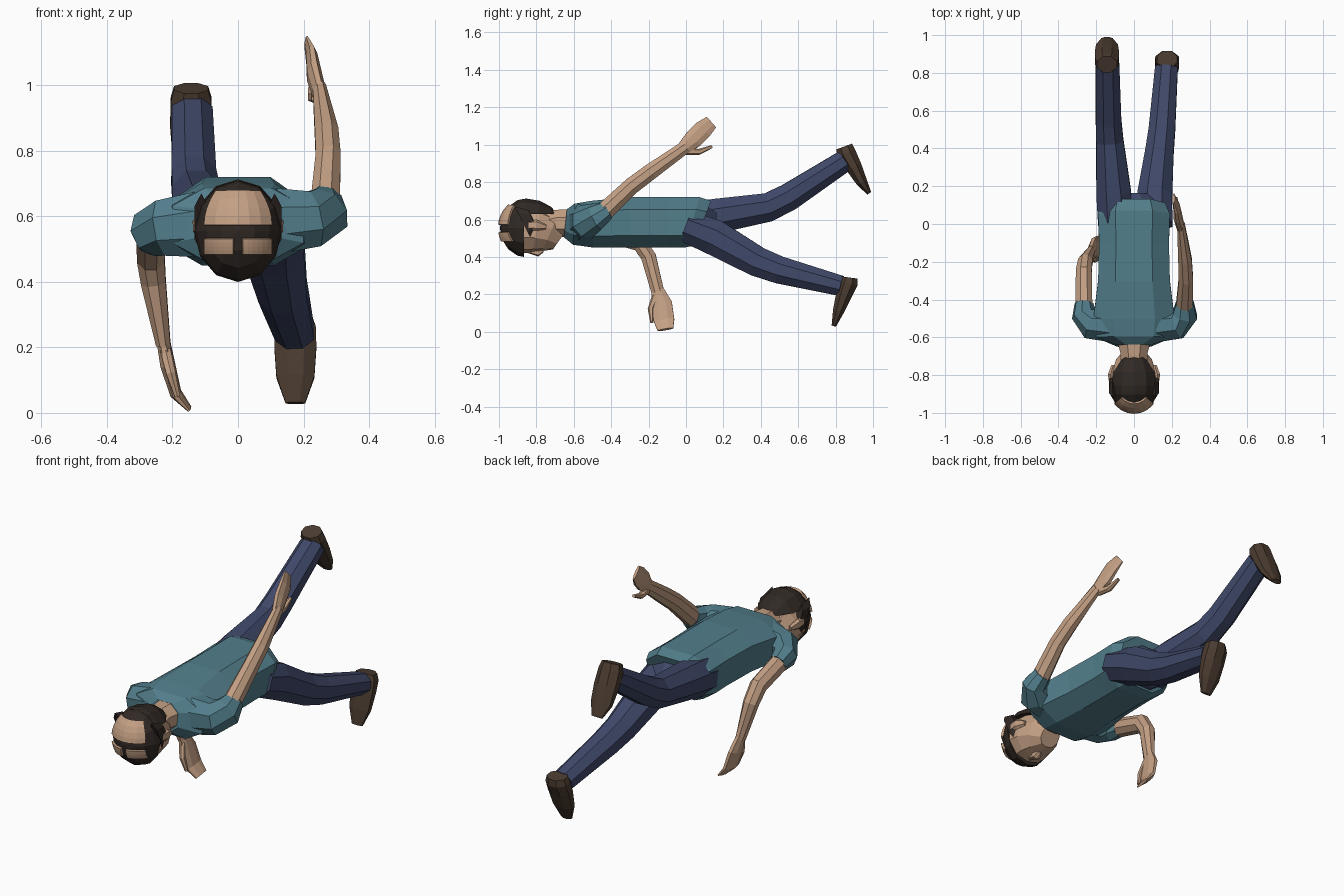
import bpy, bmesh, math
from mathutils import Vector, Matrix

def material(name, rgb):
    m = bpy.data.materials.new(name)
    m.diffuse_color = (*rgb, 1)
    return m

SHIRT = material("teal", (0.085, 0.21, 0.26))
JEANS = material("denim", (0.05, 0.065, 0.14))
SKIN = material("skin", (0.55, 0.35, 0.23))
HAIR = material("hair", (0.03, 0.022, 0.018))
SHOE = material("shoe", (0.07, 0.045, 0.03))

def finish(name, bm, mat):
    bmesh.ops.recalc_face_normals(bm, faces=bm.faces[:])
    me = bpy.data.meshes.new(name)
    bm.to_mesh(me)
    bm.free()
    me.materials.append(mat)
    ob = bpy.data.objects.new(name, me)
    bpy.context.collection.objects.link(ob)
    return ob

def loft(name, mat, rings, n=8, p=1.0, ref=(1, 0, 0)):
    """Skin rings (x, y, z, half width, half depth) along their path."""
    bm = bmesh.new()
    pts = [Vector(r[:3]) for r in rings]
    u, k, loops = Vector(ref), 1 / math.cos(math.pi / n), []
    for i, r in enumerate(rings):
        t = (pts[min(i + 1, len(pts) - 1)] - pts[max(i - 1, 0)]).normalized()
        u = (u - t * u.dot(t)).normalized()
        v = t.cross(u)
        loop = []
        for j in range(n):
            a = 2 * math.pi * (j + 0.5) / n
            c, s = k * math.cos(a), k * math.sin(a)
            c = math.copysign(min(1, abs(c)) ** p, c)
            s = math.copysign(min(1, abs(s)) ** p, s)
            loop.append(bm.verts.new(pts[i] + u * c * r[3] + v * s * r[4]))
        loops.append(loop)
    for a, b in zip(loops, loops[1:]):
        for j in range(n):
            bm.faces.new((a[j], a[(j + 1) % n], b[(j + 1) % n], b[j]))
    bm.faces.new(loops[0])
    bm.faces.new(loops[-1])
    return finish(name, bm, mat)

def cut_ellipsoid(name, mat, centre, radii, cuts):
    """Low-poly ellipsoid with its pole along y; keeps the side each cut normal leaves."""
    bm = bmesh.new()
    bmesh.ops.create_uvsphere(bm, u_segments=12, v_segments=8, radius=1)
    bmesh.ops.transform(bm, verts=bm.verts[:], matrix=Matrix.Translation(centre)
                        @ Matrix.Diagonal((*radii, 1)) @ Matrix.Rotation(math.pi / 2, 4, 'X'))
    for co, no in cuts:
        bmesh.ops.bisect_plane(bm, geom=bm.verts[:] + bm.edges[:] + bm.faces[:],
                               plane_co=co, plane_no=no, clear_outer=True)
        bmesh.ops.holes_fill(bm, edges=[e for e in bm.edges if e.is_boundary])
    return finish(name, bm, mat)

# Shirt body, with the hem slanted back over the hips
shirt = loft("shirt", SHIRT, [
    (0, -0.645, 0.58, 0.09, 0.075), (0, -0.60, 0.575, 0.20, 0.11),
    (0, -0.50, 0.575, 0.215, 0.125), (0, -0.30, 0.585, 0.19, 0.135),
    (0, -0.10, 0.585, 0.185, 0.135), (0, 0.03, 0.585, 0.19, 0.135),
    (0, 0.09, 0.58, 0.165, 0.12)], p=0.75)
for v in shirt.data.vertices:
    if v.co.y > 0.02:
        v.co.y += (v.co.z - 0.58) * 0.28

# Sleeves
loft("sleeve_left", SHIRT, [(0.12, -0.54, 0.585, 0.085, 0.10), (0.225, -0.53, 0.59, 0.08, 0.085),
     (0.27, -0.48, 0.615, 0.06, 0.075), (0.268, -0.42, 0.65, 0.045, 0.05)], ref=(0, 1, 0))
loft("sleeve_right", SHIRT, [(-0.12, -0.54, 0.575, 0.085, 0.10), (-0.225, -0.53, 0.565, 0.08, 0.085),
     (-0.265, -0.48, 0.55, 0.06, 0.07), (-0.265, -0.42, 0.53, 0.045, 0.05)], ref=(0, 1, 0))

# Arms with flat hands and thumbs
loft("arm_left", SKIN, [(0.265, -0.46, 0.62, 0.045, 0.05), (0.275, -0.29, 0.78, 0.038, 0.045),
     (0.27, -0.19, 0.855, 0.036, 0.043), (0.248, 0.0, 0.99, 0.02, 0.034)])
loft("hand_left", SKIN, [(0.248, -0.02, 0.975, 0.02, 0.034), (0.232, 0.04, 1.03, 0.022, 0.05),
     (0.225, 0.09, 1.08, 0.017, 0.05), (0.21, 0.135, 1.12, 0.007, 0.038)])
loft("thumb_left", SKIN, [(0.24, 0.0, 0.965, 0.016, 0.02), (0.228, 0.07, 0.962, 0.015, 0.016),
     (0.222, 0.14, 0.99, 0.008, 0.008)], n=6)
loft("arm_right", SKIN, [(-0.265, -0.46, 0.54, 0.045, 0.048), (-0.266, -0.25, 0.475, 0.042, 0.045),
     (-0.258, -0.20, 0.40, 0.038, 0.04), (-0.228, -0.15, 0.21, 0.022, 0.034)])
loft("hand_right", SKIN, [(-0.228, -0.15, 0.22, 0.02, 0.034), (-0.215, -0.13, 0.15, 0.022, 0.055),
     (-0.19, -0.117, 0.06, 0.017, 0.055), (-0.148, -0.11, 0.012, 0.007, 0.042)])
loft("thumb_right", SKIN, [(-0.222, -0.165, 0.19, 0.016, 0.018), (-0.205, -0.19, 0.12, 0.014, 0.015),
     (-0.185, -0.183, 0.05, 0.008, 0.008)], n=6)

# Jeans: pelvis and both legs
loft("pelvis", JEANS, [(0, -0.04, 0.58, 0.16, 0.11), (0, 0.08, 0.58, 0.16, 0.11),
                       (0, 0.16, 0.575, 0.07, 0.06)])
loft("leg_right", JEANS, [(-0.10, 0.0, 0.59, 0.09, 0.10), (-0.108, 0.17, 0.62, 0.092, 0.092),
     (-0.128, 0.44, 0.665, 0.072, 0.077), (-0.135, 0.55, 0.72, 0.068, 0.073),
     (-0.14, 0.85, 0.915, 0.062, 0.058)])
loft("leg_left", JEANS, [(0.105, 0.0, 0.565, 0.098, 0.085), (0.11, 0.15, 0.505, 0.092, 0.095),
     (0.135, 0.38, 0.375, 0.075, 0.08), (0.148, 0.50, 0.33, 0.07, 0.073),
     (0.172, 0.83, 0.245, 0.06, 0.054)])

# Shoes, toes pointing down
def shoe(name, x, path):
    size = ((0.052, 0.045), (0.062, 0.05), (0.064, 0.043), (0.058, 0.03), (0.03, 0.012))
    loft(name, SHOE, [(x, y, z, *s) for (y, z), s in zip(path, size)])
shoe("shoe_right", -0.143, ((0.845, 0.99), (0.858, 0.955), (0.898, 0.88), (0.94, 0.80), (0.98, 0.74)))
shoe("shoe_left", 0.175, ((0.872, 0.29), (0.868, 0.26), (0.845, 0.20), (0.815, 0.11), (0.79, 0.03)))

# Neck and face, looking down
loft("neck", SKIN, [(0, -0.76, 0.565, 0.075, 0.075), (0, -0.69, 0.58, 0.07, 0.072),
                    (0, -0.61, 0.58, 0.09, 0.075)])
loft("head", SKIN, [(0, -0.92, 0.55, 0.10, 0.11), (0, -0.87, 0.545, 0.12, 0.125),
     (0, -0.80, 0.54, 0.12, 0.118), (0, -0.73, 0.52, 0.095, 0.098),
     (0, -0.68, 0.485, 0.055, 0.055)], n=10)
loft("nose", SKIN, [(0, -0.85, 0.435, 0.012, 0.012), (0, -0.79, 0.42, 0.022, 0.018),
                    (0, -0.765, 0.435, 0.012, 0.01)], n=6)
for s, side in ((1, "left"), (-1, "right")):
    loft("ear_" + side, SKIN, [(s * 0.12, -0.84, 0.57, 0.012, 0.025), (s * 0.124, -0.80, 0.57, 0.014, 0.03),
                               (s * 0.11, -0.75, 0.56, 0.01, 0.014)], n=6)
    loft("sideburn_" + side, HAIR, [(s * 0.112, -0.87, 0.58, 0.02, 0.10),
                                    (s * 0.114, -0.82, 0.605, 0.016, 0.05)], n=6)

# Hair: crown and back of the head
C, R = Vector((0, -0.845, 0.555)), Vector((0.137, 0.15, 0.16))
cut_ellipsoid("hair_crown", HAIR, C, R, [((0, -0.865, 0), (0, 1, 0))])
cut_ellipsoid("hair_back", HAIR, (0, -0.855, 0.56), (0.134, 0.19, 0.152),
              [((0, 0, 0.63), (0, 0, -1)), ((0, -0.88, 0), (0, -1, 0))])

# Bare patches on the crown, wrapped on the hair surface
def patch(name, x0, x1, z0, z1, taper):
    bm = bmesh.new()
    bmesh.ops.create_grid(bm, x_segments=6, y_segments=4, size=0.5)
    for v in bm.verts:
        h = v.co.y + 0.5
        x = (x0 + (x1 - x0) * (v.co.x + 0.5)) * (1 - taper * h * h)
        z = z0 + (z1 - z0) * h
        q = 1 - (x / R.x) ** 2 - ((z - C.z) / R.z) ** 2
        v.co = (x, C.y - 1.033 * R.y * math.sqrt(max(q, 0.02)), z)
    ob = finish(name, bm, SKIN)
    mod = ob.modifiers.new("thickness", 'SOLIDIFY')
    mod.thickness = 0.012
    mod.offset = 0
patch("crown_patch", -0.1, 0.1, 0.572, 0.675, 0.35)
patch("forehead_patch_left", 0.014, 0.1, 0.485, 0.532, 0)
patch("forehead_patch_right", -0.1, -0.014, 0.485, 0.532, 0)
